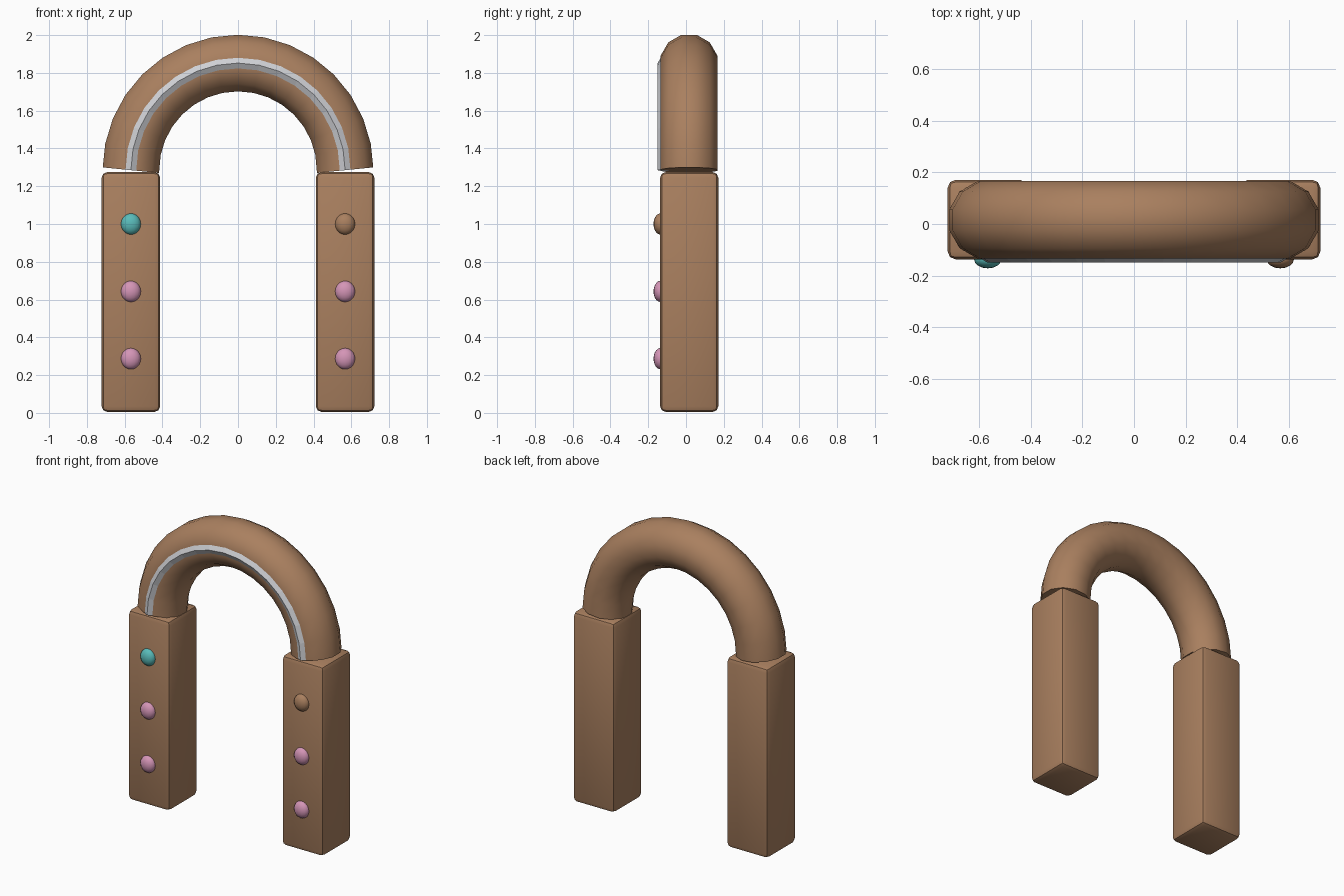
import bpy, bmesh
from math import sin, cos, pi, radians
from mathutils import Matrix, Vector

if "Cube" in bpy.data.objects:
    bpy.data.objects.remove(bpy.data.objects["Cube"])


def material(name, colour):
    m = bpy.data.materials.new(name)
    m.use_nodes = True
    m.diffuse_color = (*colour, 1)
    bsdf = m.node_tree.nodes["Principled BSDF"]
    bsdf.inputs["Base Color"].default_value = (*colour, 1)
    bsdf.inputs["Roughness"].default_value = 0.7
    return m


BROWN = material("warm brown", (0.40, 0.215, 0.115))
SILVER = material("pale silver", (0.62, 0.63, 0.66))
PINK = material("candy pink", (0.66, 0.30, 0.47))
TEAL = material("teal", (0.10, 0.50, 0.49))

LEG_X, MID_Y, ARCH_Z = 0.567, 0.016, 1.285


def finish(name, bm, mat, angle=None):
    bmesh.ops.recalc_face_normals(bm, faces=bm.faces)
    mesh = bpy.data.meshes.new(name)
    bm.to_mesh(mesh)
    bm.free()
    mesh.materials.append(mat)
    obj = bpy.data.objects.new(name, mesh)
    bpy.context.collection.objects.link(obj)
    if angle:
        bpy.ops.object.select_all(action="DESELECT")
        obj.select_set(True)
        bpy.context.view_layer.objects.active = obj
        bpy.ops.object.shade_smooth_by_angle(angle=radians(angle))
    return obj


def arch_tube(name, y, radius, sides, offset, mat, angle=None, steps=16):
    """Half-circle tube whose end rings sit square to the end segments."""
    bm = bmesh.new()
    rings = []
    for i in range(steps + 1):
        a = pi * i / steps
        tilt = pi / steps / 2 * ((i == 0) - (i == steps))
        out = Vector((cos(a + tilt), 0, sin(a + tilt)))
        centre = Vector((LEG_X * cos(a), y, ARCH_Z + LEG_X * sin(a)))
        ring = []
        for k in range(sides):
            t = 2 * pi * (k + offset) / sides
            ring.append(bm.verts.new(centre + radius * (out * sin(t) + Vector((0, -cos(t), 0)))))
        rings.append(ring)
    for r, s in zip(rings, rings[1:]):
        for k in range(sides):
            n = (k + 1) % sides
            bm.faces.new((r[k], r[n], s[n], s[k]))
    bm.faces.new(rings[0])
    bm.faces.new(rings[-1])
    return finish(name, bm, mat, angle)


def leg(name, x):
    bm = bmesh.new()
    size = Matrix.Diagonal((0.31, 0.308, 1.27, 1))
    bmesh.ops.create_cube(bm, size=1, matrix=Matrix.Translation((x, MID_Y + 0.001, 0.64)) @ size)
    bmesh.ops.bevel(bm, geom=bm.edges[:], offset=0.03, segments=2, profile=0.5, affect="EDGES")
    finish(name, bm, BROWN, 35)


def button(name, x, z, mat):
    bm = bmesh.new()
    bmesh.ops.create_uvsphere(bm, u_segments=16, v_segments=10, radius=1)
    place = Matrix.Translation((x, -0.136, z)) @ Matrix.Diagonal((0.053, 0.036, 0.056, 1))
    bmesh.ops.transform(bm, matrix=place, verts=bm.verts)
    finish(name, bm, mat, 40)


# Arch and its front piping
arch_tube("arch", MID_Y, 0.155, 12, 0.5, BROWN, 40)
arch_tube("arch_piping", -0.111, 0.039, 6, 0, SILVER)

# Legs with three buttons each
for side, sx, top in (("left", 1, BROWN), ("right", -1, TEAL)):
    leg(side + "_leg", sx * LEG_X)
    for label, z, mat in (("lower", 0.287, PINK), ("middle", 0.643, PINK), ("upper", 1.0, top)):
        button(f"{side}_{label}_button", sx * LEG_X, z, mat)
